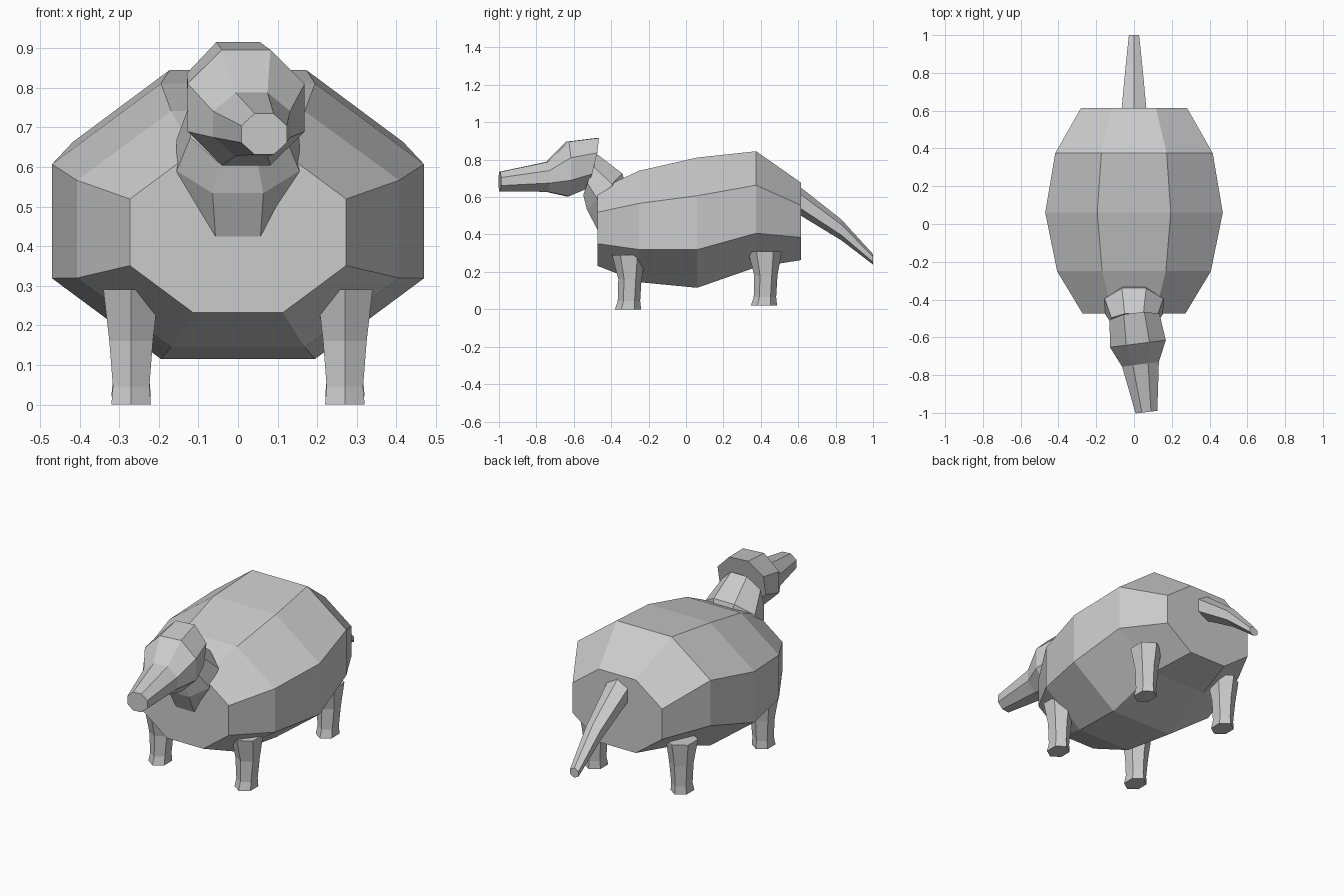
import bpy
import bmesh
from math import sin, cos, pi
from mathutils import Matrix, Vector

cube = bpy.data.objects.get("Cube")
if cube:
    bpy.data.objects.remove(cube, do_unlink=True)

grey = bpy.data.materials.new("light_grey")
grey.use_nodes = True
grey.diffuse_color = (0.6, 0.6, 0.6, 1)
grey.node_tree.nodes["Principled BSDF"].inputs["Base Color"].default_value = (0.6, 0.6, 0.6, 1)


def loft(name, rings, sides, phase=0.5, matrix=Matrix()):
    """Skin rings of (centre, half width, half height, lean); lean tips the ring about x."""
    bm = bmesh.new()
    loops = []
    for centre, rx, rv, lean in rings:
        up = Vector((0, sin(lean), cos(lean)))
        loop = []
        for i in range(sides):
            a = 2 * pi * (i + phase) / sides
            p = Vector(centre) + Vector((rx * sin(a), 0, 0)) + up * rv * cos(a)
            loop.append(bm.verts.new(matrix @ p))
        loops.append(loop)
    for a, b in zip(loops, loops[1:]):
        for i in range(sides):
            j = (i + 1) % sides
            bm.faces.new((a[i], a[j], b[j], b[i]))
    bm.faces.new(loops[0])
    bm.faces.new(loops[-1])
    bmesh.ops.recalc_face_normals(bm, faces=bm.faces)
    mesh = bpy.data.meshes.new(name)
    bm.to_mesh(mesh)
    bm.free()
    mesh.materials.append(grey)
    obj = bpy.data.objects.new(name, mesh)
    bpy.context.collection.objects.link(obj)
    return obj


OCT = 1 / cos(pi / 8)   # flat-to-corner factor for octagons
HEX = 1 / cos(pi / 6)   # same for hexagons


def octagon(y, z, half_x, half_z, lean=0):
    return ((0, y, z), half_x * OCT, half_z * OCT, lean)


# Barrel body
loft("body", [
    octagon(-0.473, 0.435, 0.273, 0.203),
    octagon(-0.25, 0.443, 0.407, 0.298),
    octagon(0.06, 0.463, 0.47, 0.348),
    octagon(0.375, 0.535, 0.417, 0.31),
    octagon(0.615, 0.47, 0.28, 0.207),
], 8)

# Neck, leaning forward into the head
loft("neck", [
    octagon(-0.385, 0.52, 0.13, 0.155, 0.43),
    octagon(-0.435, 0.63, 0.155, 0.135, 0.78),
    octagon(-0.512, 0.72, 0.12, 0.115, 0.33),
], 8)

# Head and snout, turned slightly to the left
pivot = Vector((0, -0.47, 0))
turn = Matrix.Translation(pivot) @ Matrix.Rotation(0.125, 4, "Z") @ Matrix.Translation(-pivot)
loft("head", [
    octagon(-0.505, 0.78, 0.133, 0.14, 0.24),
    octagon(-0.635, 0.75, 0.149, 0.146),
    octagon(-0.745, 0.708, 0.098, 0.08),
    octagon(-1.0, 0.683, 0.058, 0.052),
], 8, matrix=turn)

# Drooping tail with a ridge on top
loft("tail", [
    ((0, 0.56, 0.61), 0.066 * HEX, 0.08, 0),
    ((0, 0.615, 0.575), 0.065 * HEX, 0.075, 0),
    ((0, 0.83, 0.425), 0.045 * HEX, 0.056, 0),
    ((0, 1.0, 0.267), 0.027 * HEX, 0.028, 0),
], 6, phase=0)

# Four six-sided legs
for side, x in (("left", 0.27), ("right", -0.27)):
    for end, y, lift in (("front", -0.305, 0), ("hind", 0.422, 0.02)):
        loft(f"{side}_{end}_leg", [
            ((x, y, 0.29 + lift), 0.07 * HEX, 0.09, pi / 2),
            ((x, y + 0.005, 0.16 + lift), 0.055 * HEX, 0.062, pi / 2),
            ((x, y, 0.045 + lift), 0.046 * HEX, 0.06, pi / 2),
            ((x, y - 0.005, lift), 0.05 * HEX, 0.07, pi / 2),
        ], 6, phase=0)
